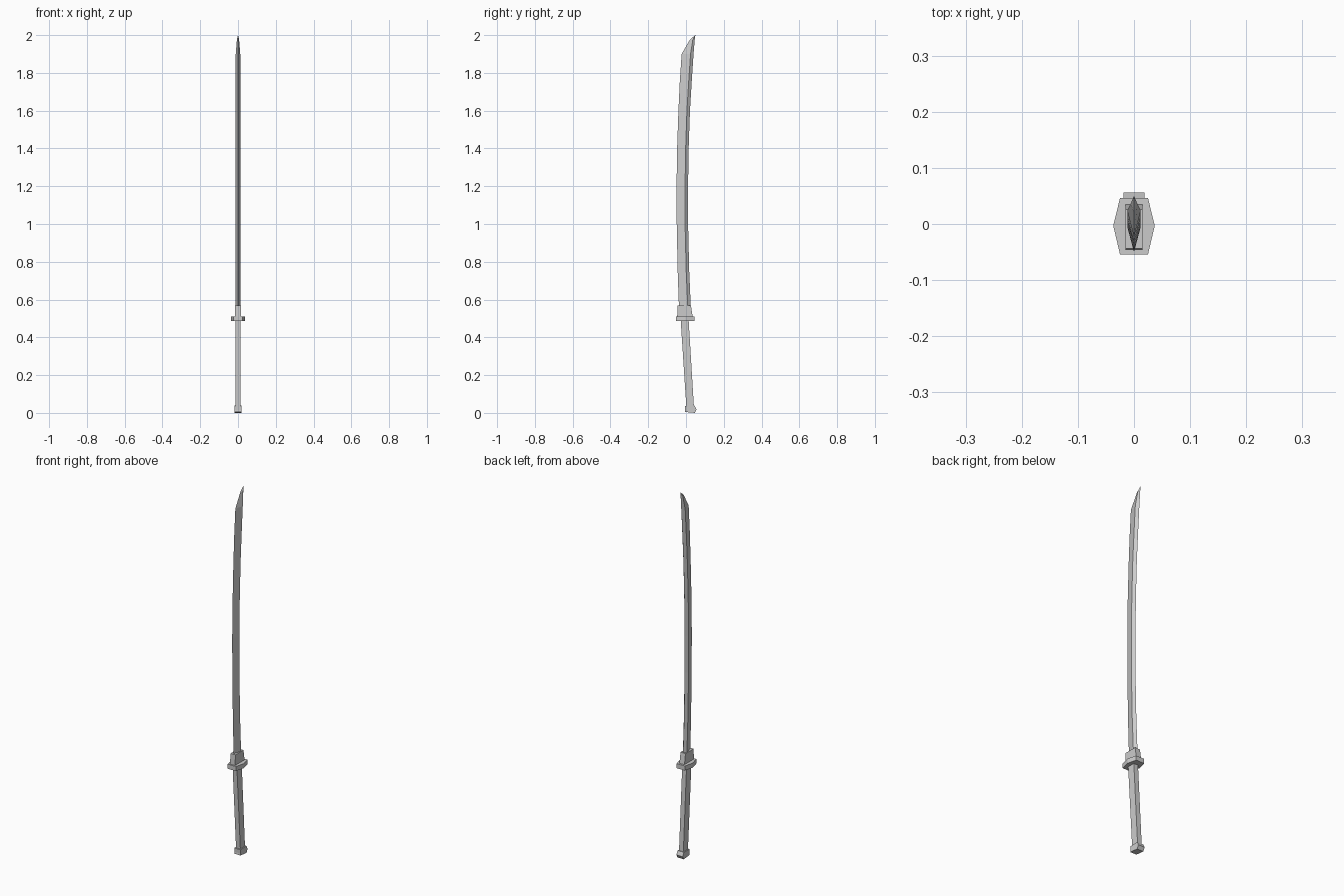
import bpy, bmesh

if "Cube" in bpy.data.objects:
    bpy.data.objects.remove(bpy.data.objects["Cube"])


def loft(name, rings):
    """Skin a list of equal-length rings, capping both ends."""
    bm = bmesh.new()
    loops = [[bm.verts.new(p) for p in ring] for ring in rings]
    n = len(loops[0])
    for a, b in zip(loops, loops[1:]):
        for i in range(n):
            j = (i + 1) % n
            bm.faces.new((a[i], a[j], b[j], b[i]))
    bm.faces.new(loops[0][::-1])
    bm.faces.new(loops[-1])
    bmesh.ops.remove_doubles(bm, verts=bm.verts, dist=1e-5)
    bmesh.ops.recalc_face_normals(bm, faces=bm.faces)
    mesh = bpy.data.meshes.new(name)
    bm.to_mesh(mesh)
    bm.free()
    obj = bpy.data.objects.new(name, mesh)
    bpy.context.collection.objects.link(obj)
    return obj


def box(x, y0, y1, z0, z1=None):
    """Rectangular ring; z0 is the front height, z1 the back height."""
    z1 = z0 if z1 is None else z1
    return [(-x, y0, z0), (x, y0, z0), (x, y1, z1), (-x, y1, z1)]


# Curved blade: kite section (edge, two ridges, spine) along height
def kite(z, edge, spine, half=0.012, depth=0.016):
    return [(0, edge, z), (half, spine - depth, z),
            (0, spine, z), (-half, spine - depth, z)]


stations = [(0.55, -0.037, 0.026), (0.75, -0.044, 0.017), (1.0, -0.049, 0.011),
            (1.2, -0.050, 0.011), (1.4, -0.047, 0.014), (1.6, -0.040, 0.021),
            (1.75, -0.033, 0.030), (1.9, -0.023, 0.040)]
rings = [kite(*s) for s in stations]
rings.append(kite(1.975, 0.020, 0.046, 0.006, 0.010))
rings.append(kite(2.0, 0.0485, 0.0495, 0.0005, 0.0005))
loft("blade", rings)

# Collar at the blade base
loft("blade_collar", [box(0.015, -0.047, 0.036, 0.505),
                      box(0.015, -0.044, 0.026, 0.568)])

# Hexagonal guard
hexagon = [(-0.025, -0.054), (0.025, -0.054), (0.037, -0.003),
           (0.025, 0.046), (-0.025, 0.046), (-0.037, -0.003)]
loft("guard", [[(x, y, z) for x, y in hexagon] for z in (0.486, 0.511)])

# Leaning grip
loft("grip", [box(0.013, 0.002, 0.042, 0.03),
              box(0.013, -0.028, 0.014, 0.49)])

# End cap with a peaked back
loft("pommel", [box(0.019, -0.005, 0.046, 0.005, 0.0),
                box(0.019, -0.004, 0.056, 0.015, 0.018),
                box(0.019, -0.005, 0.046, 0.036, 0.038)])
